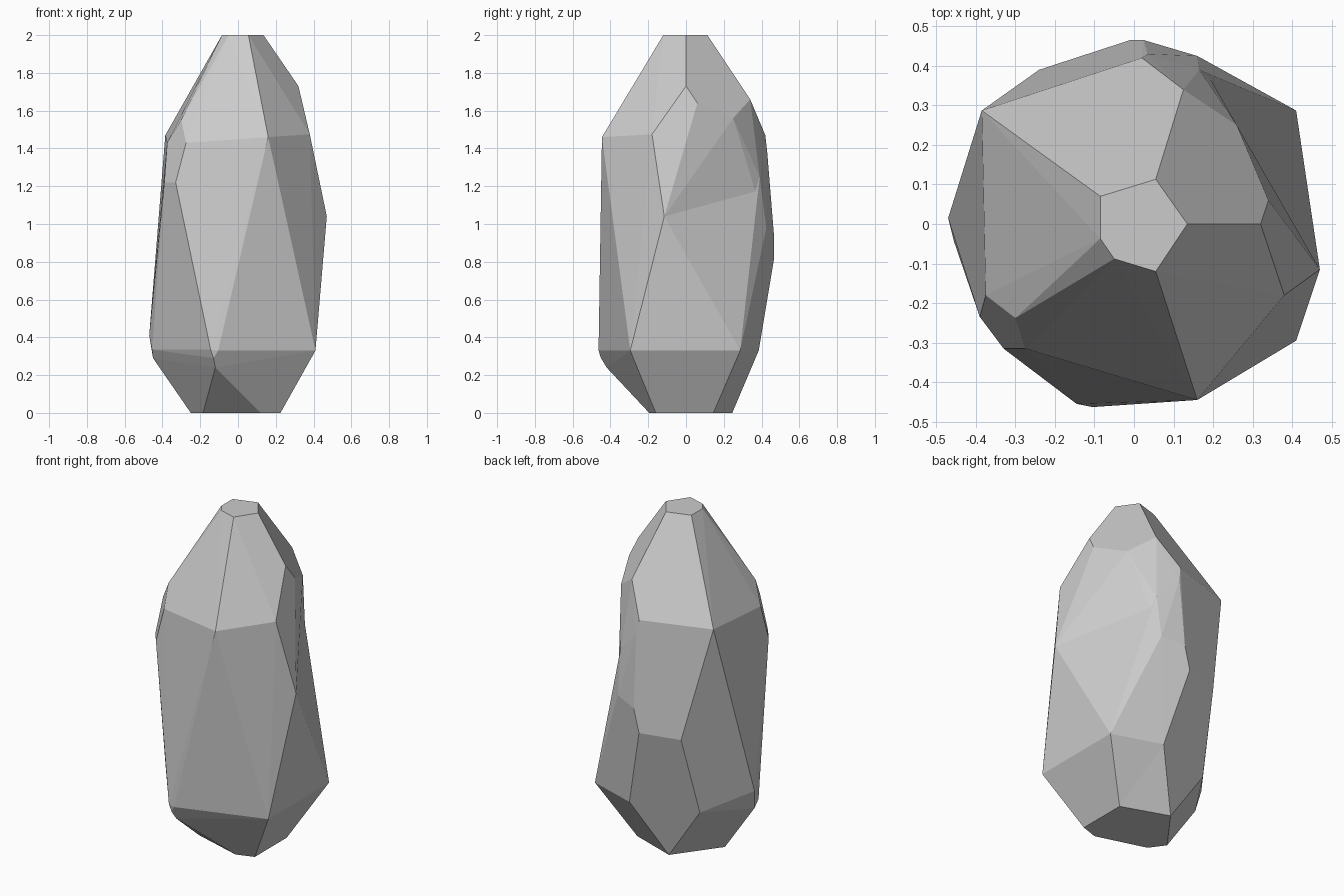
import bpy, bmesh, math

if "Cube" in bpy.data.objects:
    bpy.data.objects.remove(bpy.data.objects["Cube"])


def hull(name, points):
    """Flat-faced convex stone block through the given corner points."""
    bm = bmesh.new()
    for p in points:
        bm.verts.new(p)
    res = bmesh.ops.convex_hull(bm, input=bm.verts[:])
    junk = {g for g in res["geom_interior"] + res["geom_unused"]
            if isinstance(g, bmesh.types.BMVert)}
    loose = [v for v in bm.verts if v in junk or not v.link_faces]
    bmesh.ops.delete(bm, geom=loose, context='VERTS')
    # merge nearly coplanar triangles into single facets
    bmesh.ops.dissolve_limit(bm, angle_limit=math.radians(1.5),
                             verts=bm.verts[:], edges=bm.edges[:])
    bmesh.ops.recalc_face_normals(bm, faces=bm.faces[:])
    mesh = bpy.data.meshes.new(name)
    bm.to_mesh(mesh)
    bm.free()
    ob = bpy.data.objects.new(name, mesh)
    bpy.context.collection.objects.link(ob)
    return ob


# flat top facet (x, y) at z = 2
top = [(x, y, 2) for x, y in ((-.085, .07), (.055, .113), (.135, 0),
                              (.055, -.12), (-.05, -.088), (-.085, -.037))]

# shoulder corners
shoulder = [(-.385, .287, 1.47), (.02, .42, 1.47), (.035, .43, 1.38),
            (.125, .34, 1.66), (.26, .25, 1.56), (.34, .06, 1.64),
            (.32, 0, 1.73), (.38, -.18, 1.475), (.16, -.445, 1.46),
            (-.30, -.238, 1.55), (-.275, -.315, 1.43),
            (-.33, -.315, 1.22), (-.39, -.235, 1.22), (-.375, -.18, 1.43)]

# belly and lower corners
belly = [(-.24, .39, .80), (-.01, .465, .81), (.025, .465, .95),
         (-.275, .26, .32), (-.47, .015, .41), (-.455, -.045, .335),
         (-.45, -.013, .29), (-.145, -.455, .335), (-.105, -.463, .33),
         (-.13, -.45, .29), (-.12, -.42, .24)]

# flat base corners
base = [(-.057, .245, 0), (-.25, -.016, 0), (-.185, -.105, 0), (.12, -.195, 0)]

# corners shared by the body and the bulge on the right-hand back side
shared = [(.47, -.115, 1.04), (.165, .39, 1.25), (.16, .425, .98),
          (.11, .385, .33), (.225, .145, 0), (.225, -.16, 0),
          (.41, -.295, .33)]

hull("stone_body", top + shoulder + belly + base + shared)

# lower bulge, meets the body in a shallow concave crease
hull("stone_side_bulge", shared + [(.41, .287, .33)])
